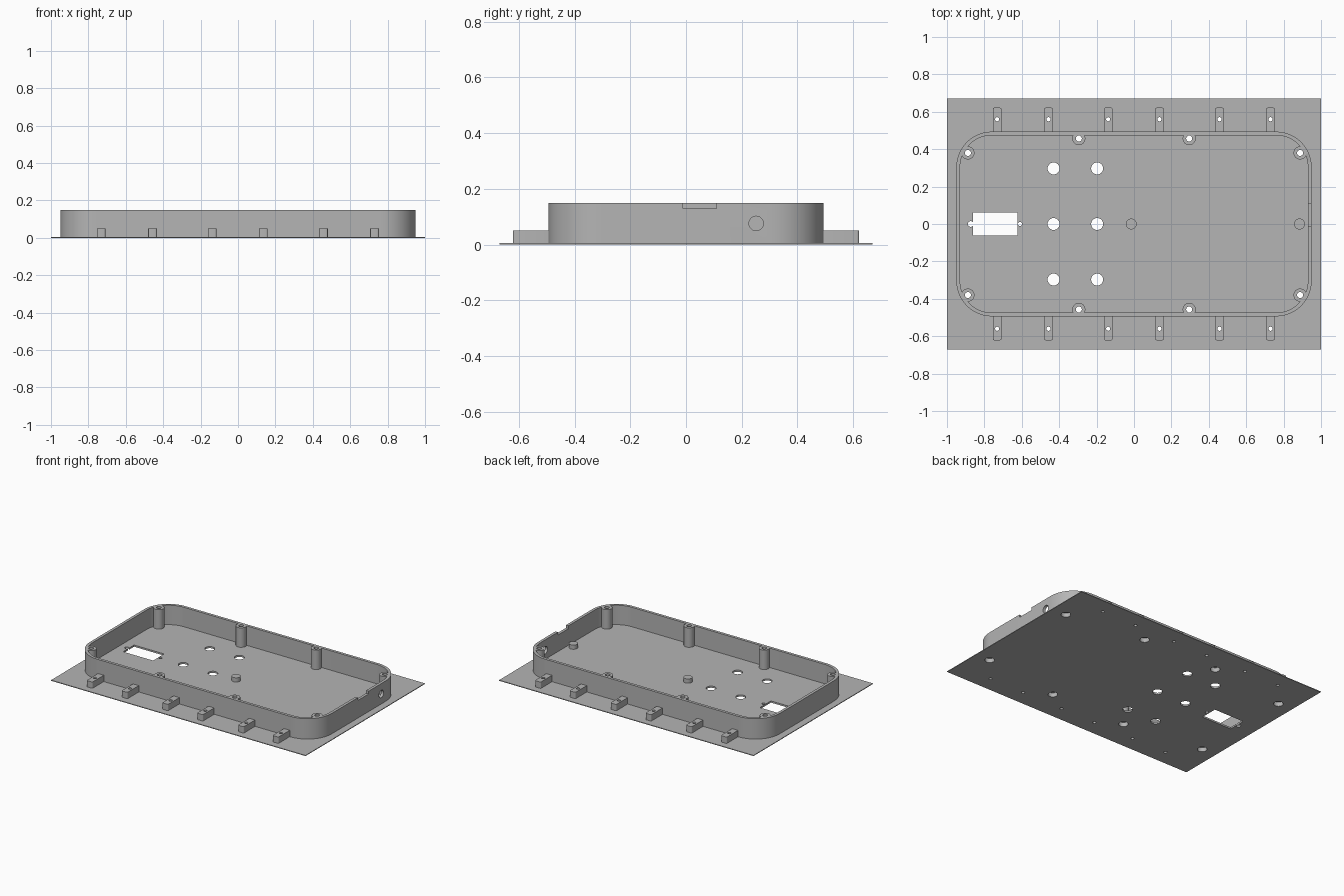
import bpy
import bmesh
from math import sin, cos, pi
from mathutils import Matrix, Vector

cube = bpy.data.objects.get("Cube")
if cube:
    bpy.data.objects.remove(cube, do_unlink=True)

grey = bpy.data.materials.new("plain_grey")
grey.use_nodes = True
tone = (0.46, 0.46, 0.46, 1)
grey.diffuse_color = tone
grey.node_tree.nodes["Principled BSDF"].inputs["Base Color"].default_value = tone

PLATE, FLOOR, RIM = 0.005, 0.012, 0.15
WX, WY, WALL, CORNER = 0.95, 0.494, 0.02, 0.19


def finish(name, bm):
    bmesh.ops.recalc_face_normals(bm, faces=bm.faces)
    mesh = bpy.data.meshes.new(name)
    bm.to_mesh(mesh)
    bm.free()
    mesh.materials.append(grey)
    obj = bpy.data.objects.new(name, mesh)
    bpy.context.collection.objects.link(obj)
    return obj


def block(name, cx, cy, hx, hy, z0, z1, radius=0, steps=12):
    """Upright box, with rounded vertical corners if a radius is given."""
    bm = bmesh.new()
    verts = []
    for q, (sx, sy) in enumerate([(1, 1), (-1, 1), (-1, -1), (1, -1)]):
        for i in range(steps + 1 if radius else 1):
            a = (q + i / steps) * pi / 2
            verts.append(bm.verts.new((cx + sx * (hx - radius) + radius * cos(a),
                                       cy + sy * (hy - radius) + radius * sin(a), z0)))
    base = bm.faces.new(verts)
    top = bmesh.ops.extrude_face_region(bm, geom=[base])["geom"]
    bmesh.ops.translate(bm, vec=(0, 0, z1 - z0),
                        verts=[v for v in top if isinstance(v, bmesh.types.BMVert)])
    return finish(name, bm)


def rod(name, x, y, r, z0, z1, sides=32):
    """Upright cylinder."""
    bm = bmesh.new()
    bmesh.ops.create_cone(bm, cap_ends=True, segments=sides, radius1=r, radius2=r,
                          depth=z1 - z0, matrix=Matrix.Translation((x, y, (z0 + z1) / 2)))
    return finish(name, bm)


def combine(target, tool, operation="DIFFERENCE"):
    """Apply one boolean and remove the tool."""
    mod = target.modifiers.new("shape", "BOOLEAN")
    mod.operation, mod.solver, mod.object = operation, "EXACT", tool
    bpy.context.view_layer.objects.active = target
    bpy.ops.object.modifier_apply(modifier=mod.name)
    bpy.data.objects.remove(tool, do_unlink=True)


def drill(target, x, y, r, z0=-0.1, z1=0.3):
    combine(target, rod("cutter", x, y, r, z0, z1))


# Main solids: thin flange plate and open tray
plate = block("base_plate", 0, 0, 1, 0.67, 0, PLATE)
tray = block("tray", 0, 0, WX, WY, PLATE, RIM, CORNER)
combine(tray, block("cutter", 0, 0, WX - WALL, WY - WALL, FLOOR, 0.3, CORNER - WALL))

# Screw bosses along the inside of the wall, counterbored from below
for sx in (-1, 1):
    for sy in (-1, 1):
        for x, y in ((0.888, 0.38), (0.295, 0.457)):
            x, y = sx * x, sy * y
            combine(tray, rod("boss", x, y, 0.035, FLOOR / 2 + PLATE / 2, RIM), "UNION")
            drill(tray, x, y, 0.016)
            drill(tray, x, y, 0.031, -0.1, 0.03)
            drill(plate, x, y, 0.031)

# Floor openings
for part in (plate, tray):
    for x in (-0.43, -0.197):
        for y in (-0.297, 0, 0.297):
            drill(part, x, y, 0.032, z1=0.1)
    combine(part, block("cutter", -0.742, 0, 0.118, 0.062, -0.1, 0.1))
    drill(part, -0.873, 0, 0.015, z1=0.1)
    drill(part, -0.609, 0, 0.011, z1=0.1)

# Notch in the rim and round cable hole in the end wall
combine(tray, block("cutter", WX, 0.05, 0.08, 0.06, 0.13, 0.3))
cable = rod("cutter", 0, 0, 0.026, -0.08, 0.08)
cable.data.transform(Matrix.Translation((WX, 0.252, 0.076)) @ Matrix.Rotation(pi / 2, 4, "Y"))
combine(tray, cable)

# Support studs on the floor
studs = [rod("floor_stud", x, 0, 0.029, FLOOR - 0.004, 0.042) for x in (-0.015, 0.885)]

# Mounting tabs along both long sides
tabs = []
for x in (-0.732, -0.457, -0.138, 0.136, 0.457, 0.73):
    for side in (-1, 1):
        tab = block("mounting_tab", x, side * 0.553, 0.023, 0.069, PLATE, 0.05, 0.009, 5)
        drill(tab, x, side * 0.56, 0.011)
        drill(plate, x, side * 0.56, 0.011)
        tabs.append(tab)

# Smooth the round walls, keep the edges sharp
bpy.ops.object.select_all(action="DESELECT")
for obj in [plate, tray] + studs + tabs:
    obj.select_set(True)
bpy.context.view_layer.objects.active = tray
bpy.ops.object.shade_smooth_by_angle(angle=pi / 6)
